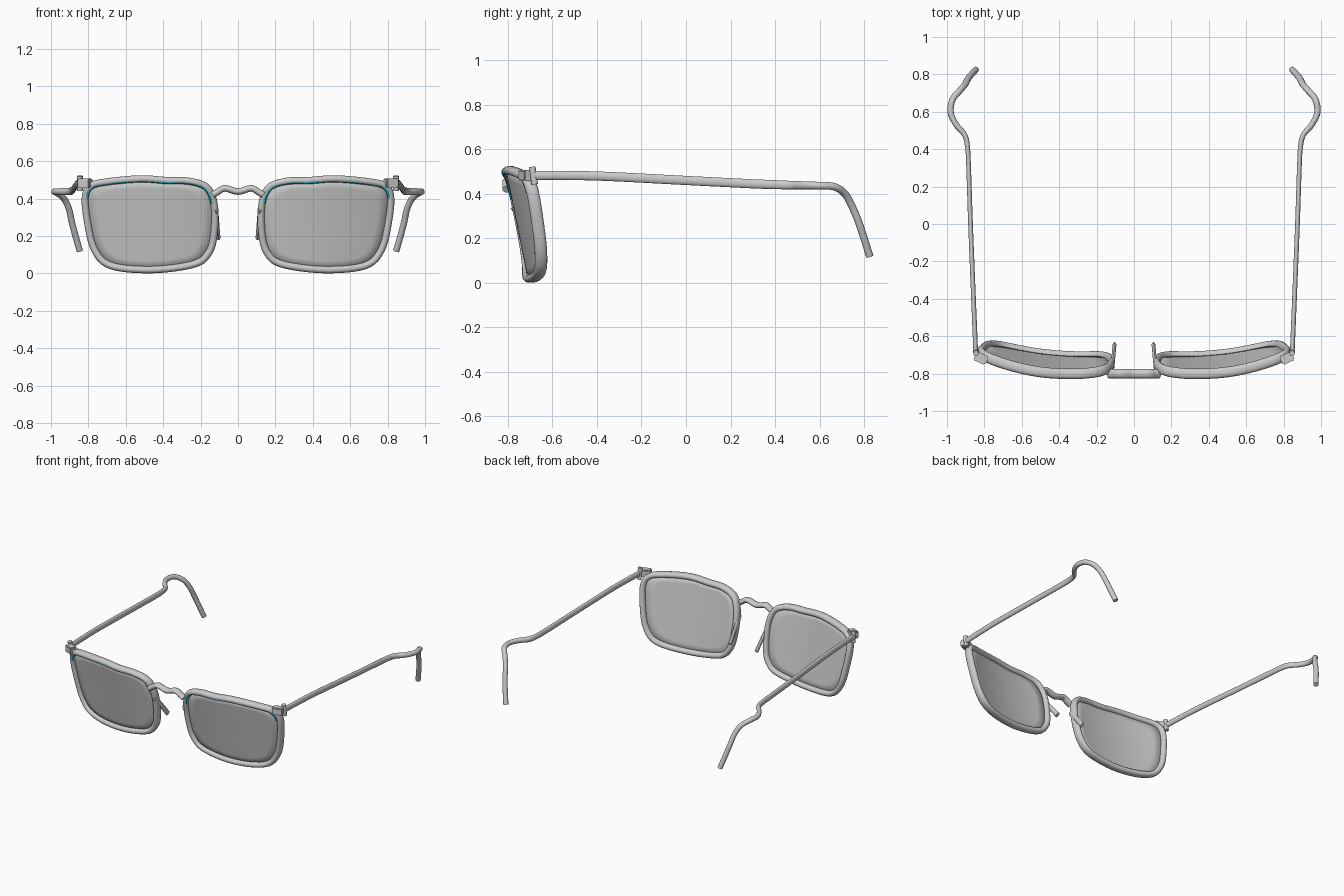
import bpy, bmesh, math
from mathutils import Vector, Matrix

if "Cube" in bpy.data.objects:
    bpy.data.objects.remove(bpy.data.objects["Cube"])


def spline(pts, n=6, closed=False):
    """Catmull-Rom sampling of a short list of points."""
    P = [Vector(p) for p in pts]
    m = len(P)
    get = (lambda i: P[i % m]) if closed else (lambda i: P[min(max(i, 0), m - 1)])
    out = []
    for i in range(m if closed else m - 1):
        a, b, c, d = get(i - 1), get(i), get(i + 1), get(i + 2)
        for k in range(n):
            t = k / n
            out.append(0.5 * (2 * b + (c - a) * t + (2 * a - 5 * b + 4 * c - d) * t * t
                              + (3 * b - a - 3 * c + d) * t ** 3))
    if not closed:
        out.append(P[-1])
    return out


def finish(name, bm, mirror=True, angle=40, color=None):
    bmesh.ops.recalc_face_normals(bm, faces=bm.faces)
    me = bpy.data.meshes.new(name)
    bm.to_mesh(me)
    bm.free()
    ob = bpy.data.objects.new(name, me)
    bpy.context.collection.objects.link(ob)
    bpy.ops.object.select_all(action='DESELECT')
    ob.select_set(True)
    bpy.context.view_layer.objects.active = ob
    bpy.ops.object.shade_smooth_by_angle(angle=math.radians(angle))
    if mirror:
        ob.modifiers.new("mirror", 'MIRROR').use_mirror_merge = False
    if color:
        mat = bpy.data.materials.new(name)
        mat.diffuse_color = color
        mat.use_nodes = True
        mat.node_tree.nodes["Principled BSDF"].inputs["Base Color"].default_value = mat.diffuse_color
        me.materials.append(mat)
    return ob


def sweep(name, path, ref, radii, closed=False, sides=14, power=1.0, **kw):
    """Sweep an oval: radii(t) gives the half sizes (along ref, across ref)."""
    bm = bmesh.new()
    n = len(path)
    rings = []
    for i, p in enumerate(path):
        if closed:
            t = path[(i + 1) % n] - path[i - 1]
        else:
            t = path[min(i + 1, n - 1)] - path[max(i - 1, 0)]
        t.normalize()
        b = t.cross(Vector(ref)).normalized()
        r = b.cross(t)
        ra, rb = radii(i / (n - 1))
        ring = []
        for k in range(sides):
            a = 2 * math.pi * k / sides
            c, s = math.cos(a), math.sin(a)
            c = math.copysign(abs(c) ** power, c)
            s = math.copysign(abs(s) ** power, s)
            ring.append(bm.verts.new(p + r * ra * c + b * rb * s))
        rings.append(ring)
    for i in range(n if closed else n - 1):
        A, B = rings[i], rings[(i + 1) % n]
        for k in range(sides):
            j = (k + 1) % sides
            bm.faces.new((A[k], A[j], B[j], B[k]))
    if not closed:
        bm.faces.new(rings[0])
        bm.faces.new(rings[-1])
    return finish(name, bm, **kw)


def wrap(x, z, d=0.0):
    """Place a front-view point on the curved, tilted front of the glasses."""
    return Vector((x, -0.802 + 0.4 * (x - 0.33) ** 2 + (0.5 - z) * 0.2 + d, z))


# Rim centre line, front view, starting at the outer side and going over the top
outline = [(.816, .41), (.785, .468), (.70, .490), (.52, .506), (.38, .497), (.26, .493),
           (.165, .458), (.126, .36), (.129, .205), (.157, .11), (.235, .05), (.46, .02),
           (.68, .042), (.768, .13), (.806, .285)]
loop = spline([(x, z, 0) for x, z in outline], 6, True)
center = Vector((.47, .26, 0))

# Lens rims
sweep("rim", [wrap(p.x, p.y) for p in loop], (0, 1, 0), lambda t: (.028, .0195),
      closed=True, power=.85)

# Lenses: concentric rings wrapped on the front curve
bm = bmesh.new()
rings = []
for f in (1, .8, .6, .4, .2):
    rings.append([bm.verts.new(wrap(*(center.lerp(p, f)).xy)) for p in loop])
for A, B in zip(rings, rings[1:]):
    for k in range(len(A)):
        j = (k + 1) % len(A)
        bm.faces.new((A[k], A[j], B[j], B[k]))
mid = bm.verts.new(wrap(*center.xy))
for k in range(len(loop)):
    bm.faces.new((rings[-1][k], rings[-1][(k + 1) % len(loop)], mid))
lens = finish("lens", bm)
solid = lens.modifiers.new("thickness", 'SOLIDIFY')
solid.thickness, solid.offset = .012, 0

# Cyan accent line along the upper front edge of each rim
accent = []
for p in loop[:7 * 6]:
    q = p + (center - p).normalized() * .011
    accent.append(wrap(q.x, q.y, -.022))
sweep("accent_line", accent, (0, 1, 0), lambda t: (.005, .006), sides=8,
      color=(0, .65, .8, 1))

# Bridge
bridge = [(-.135, .42), (-.11, .435), (-.07, .455), (0, .438), (.07, .455), (.11, .435), (.135, .42)]
sweep("bridge", spline([(x, -.80, z) for x, z in bridge]), (0, 1, 0),
      lambda t: (.025, .018), mirror=False)

# Nose pad arms
sweep("nose_arm", spline([(.116, -.775, .345), (.110, -.71, .27), (.104, -.645, .19)]),
      (1, 0, 0), lambda t: (.010, .018), sides=12)

# Hinge blocks and pins
bm = bmesh.new()
bmesh.ops.create_cube(bm, size=1, matrix=Matrix.Translation((.818, -.718, .483))
                      @ Matrix.Rotation(math.radians(25), 4, 'Z')
                      @ Matrix.Diagonal((.07, .05, .05, 1)))
bmesh.ops.bevel(bm, geom=bm.edges[:], offset=.006, segments=2, affect='EDGES')
finish("hinge_block", bm)
bm = bmesh.new()
bmesh.ops.create_cone(bm, cap_ends=True, segments=16, radius1=.015, radius2=.015, depth=.08,
                      matrix=Matrix.Translation((.845, -.685, .482))
                      @ Matrix.Rotation(math.radians(8), 4, 'X'))
finish("hinge_pin", bm)

# Temples with the hooked ear ends
temple = [(.846, -.69, .483), (.858, -.4, .48), (.874, 0, .46), (.884, .3, .445), (.890, .41, .441),
          (.905, .475, .439), (.950, .53, .438), (.980, .595, .437), (.970, .665, .432),
          (.932, .712, .402), (.904, .745, .345), (.885, .78, .26), (.846, .825, .12)]


def temple_radii(t):
    f = min(max((t - .3) / .3, 0), 1)
    return .0125 + .0045 * f, .021 - .004 * f


sweep("temple", spline(temple), (1, 0, 0), temple_radii)
